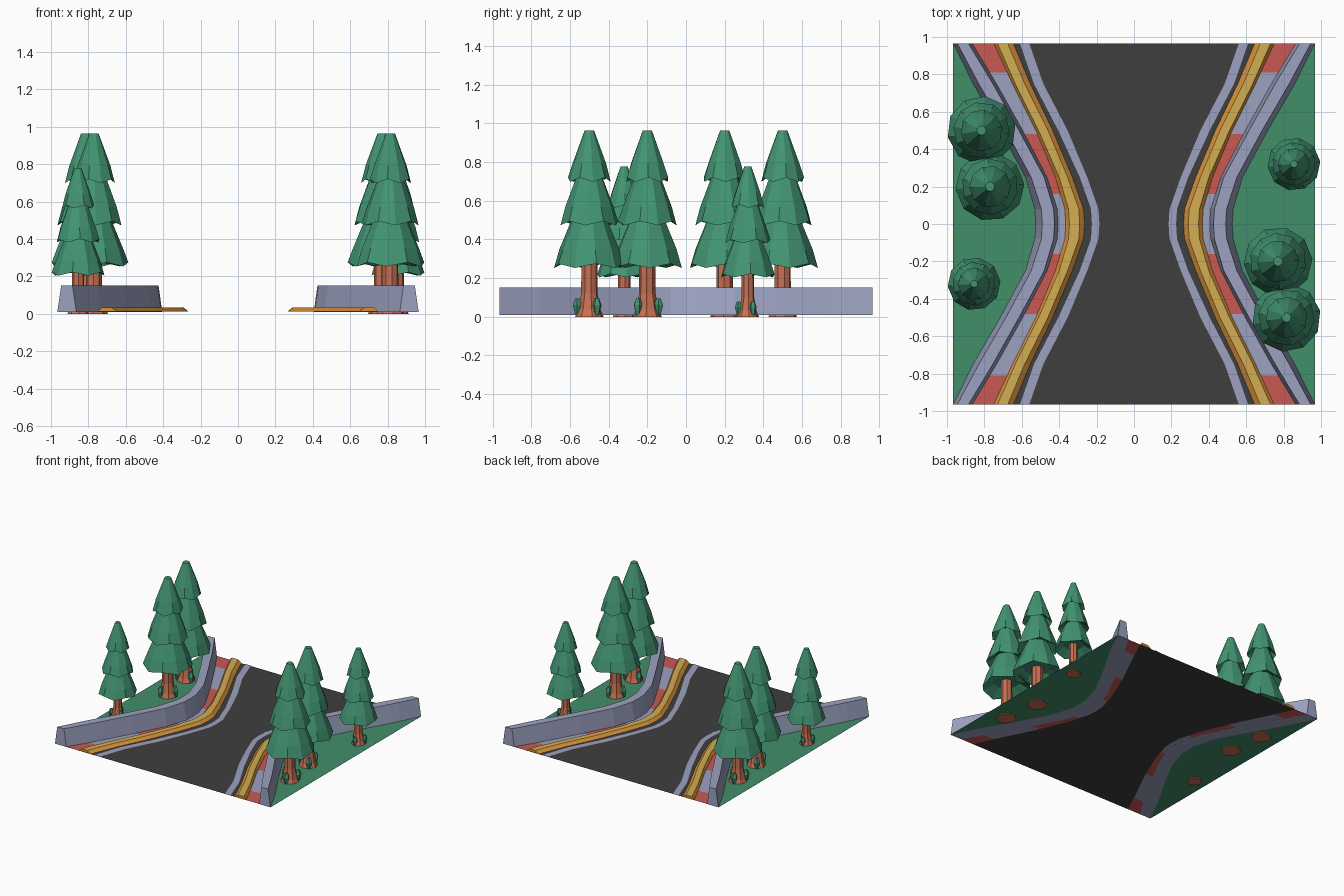
import bpy, bmesh, math
from mathutils import Vector

if "Cube" in bpy.data.objects:
    bpy.data.objects.remove(bpy.data.objects["Cube"])


def mat(name, r, g, b):
    m = bpy.data.materials.new(name)
    lin = [((c / 255 + 0.055) / 1.055) ** 2.4 for c in (r, g, b)]
    m.diffuse_color = (*lin, 1)
    m.use_nodes = True
    m.node_tree.nodes["Principled BSDF"].inputs["Base Color"].default_value = m.diffuse_color
    return m


GRASS = mat("grass_green", 66, 142, 106)
LEAF = mat("leaf_green", 66, 148, 114)
STONE = mat("pale_stone", 156, 162, 192)
RED = mat("kerb_red", 202, 88, 84)
YELLOW = mat("rail_yellow", 212, 173, 84)
ORANGE = mat("rail_orange", 212, 143, 54)
ROAD = mat("asphalt", 62, 62, 62)
BARK = mat("bark", 198, 112, 82)

# Half-widths of each edge line at these distances from the narrow middle
KNOTS = [0, .08, .25, .5, .75, .965]
LINE_IN = [.185, .19, .25, .355, .485, .56]
LINE_OUT = [.225, .23, .29, .405, .535, .61]
RAIL = [([.265, .27, .33, .435, .555, .645], .012),
        ([.29, .295, .355, .46, .585, .675], .033),
        ([.345, .35, .40, .51, .635, .73], .033),
        ([.365, .37, .42, .525, .65, .75], .012)]
WALL = [([.405, .41, .465, .595, .735, .865], .01),
        ([.425, .43, .48, .615, .755, .885], .152),
        ([.49, .495, .55, .685, .83, .945], .152),
        ([.525, .53, .58, .715, .86, .966], .01)]
KERB_CUTS = [.16, .48, .81]
YS = sorted({s * y for y in KNOTS + KERB_CUTS for s in (-1, 1)})


def width(table, y):
    y = abs(y)
    for i in range(len(KNOTS) - 1):
        if y <= KNOTS[i + 1]:
            t = (y - KNOTS[i]) / (KNOTS[i + 1] - KNOTS[i])
            return table[i] + t * (table[i + 1] - table[i])
    return table[-1]


def finish(name, bm, mats):
    me = bpy.data.meshes.new(name)
    bm.to_mesh(me)
    bm.free()
    for m in mats:
        me.materials.append(m)
    ob = bpy.data.objects.new(name, me)
    bpy.context.collection.objects.link(ob)
    return ob


def track_strip(name, profile, mats, rule=None, closed=False):
    """Sweep a cross-section along the track and mirror it to the other side."""
    bm = bmesh.new()
    rows = [[bm.verts.new((width(t, y), y, z)) for t, z in profile] for y in YS]
    n = len(profile)
    for a, b in zip(rows, rows[1:]):
        for j in range(n if closed else n - 1):
            k = (j + 1) % n
            f = bm.faces.new((a[j], a[k], b[k], b[j]))
            if rule:
                f.material_index = rule(j, f.calc_center_median().y)
    if closed:
        bm.faces.new(rows[0][::-1])
        bm.faces.new(rows[-1])
    ob = finish(name, bm, mats)
    ob.modifiers.new("Mirror", 'MIRROR').use_mirror_merge = False
    return ob


def kerb_colour(j, y):
    return sum(abs(y) > c for c in KERB_CUTS) % 2


# Road, painted lines, rails, kerbs, walls and verges
track_strip("road", [([0] * 6, .01), (RAIL[3][0], .01)], [ROAD])
track_strip("edge_line", [(LINE_IN, .013), (LINE_OUT, .013)], [STONE])
track_strip("low_rail", RAIL, [ORANGE, YELLOW], lambda j, y: int(j == 1), True)
track_strip("kerb", [(RAIL[3][0], .0105), (WALL[0][0], .0105)], [STONE, RED], kerb_colour)
track_strip("side_wall", WALL, [STONE], None, True)
track_strip("grass_verge", [(WALL[3][0], .01), ([.967] * 6, .01)], [GRASS])


def lathe(name, loc, rings, sides, material, sx, sz, twist=0):
    """Stack of polygon rings (radius, height, jag); jag drops every other corner."""
    bm = bmesh.new()
    loops = []
    for r, z, jag in rings:
        loop = []
        for i in range(sides):
            a = math.tau * i / sides + twist
            d = jag if i % 2 else 0
            loop.append(bm.verts.new((r * sx * math.cos(a), r * sx * math.sin(a), (z - d) * sz)))
        loops.append(loop)
    for a, b in zip(loops, loops[1:]):
        for i in range(sides):
            k = (i + 1) % sides
            bm.faces.new((a[i], a[k], b[k], b[i]))
    bm.faces.new(loops[0][::-1])
    bm.faces.new(loops[-1])
    ob = finish(name, bm, [material])
    ob.location = loc
    return ob


# Tiers as (rim radius, rim height, top radius, top height)
TIERS = [(.184, .275, .085, .52), (.152, .495, .06, .745), (.112, .72, .025, .963)]


def tree(x, y, sx, sz, twist):
    loc = (x, y, 0)
    lathe("trunk", loc, [(.075, 0, 0), (.058, .04, 0), (.043, .12, 0), (.042, .34, 0)],
          8, BARK, sx, sz, twist)
    for i, (r, z, rt, zt) in enumerate(TIERS):
        mid = rt + (r - rt) * .72
        lathe("foliage_tier", loc,
              [(r * .55, z + .04, 0), (r, z, .022), (mid, z + (zt - z) * .3, 0), (rt, zt, 0)],
              10, LEAF, sx, sz, twist + i * .3)
    # Small leafy tufts round the roots
    for k in range(3):
        a = twist + .5 + k * math.tau / 3
        p = Vector((x + .062 * sx * math.cos(a), y + .062 * sx * math.sin(a), .01))
        lathe("root_tuft", p, [(.012, 0, 0), (.025, .05, 0), (.012, .085, 0)],
              5, LEAF, sx, sz, a)


# The planting is the same on both sides, turned half a circle
for s in (1, -1):
    turn = 0 if s == 1 else math.pi
    tree(s * .815, s * -.5, 1, 1, .2 + turn)
    tree(s * .77, s * -.2, 1, 1, .7 + turn)
    tree(s * .855, s * .32, .77, .807, .1 + turn)
